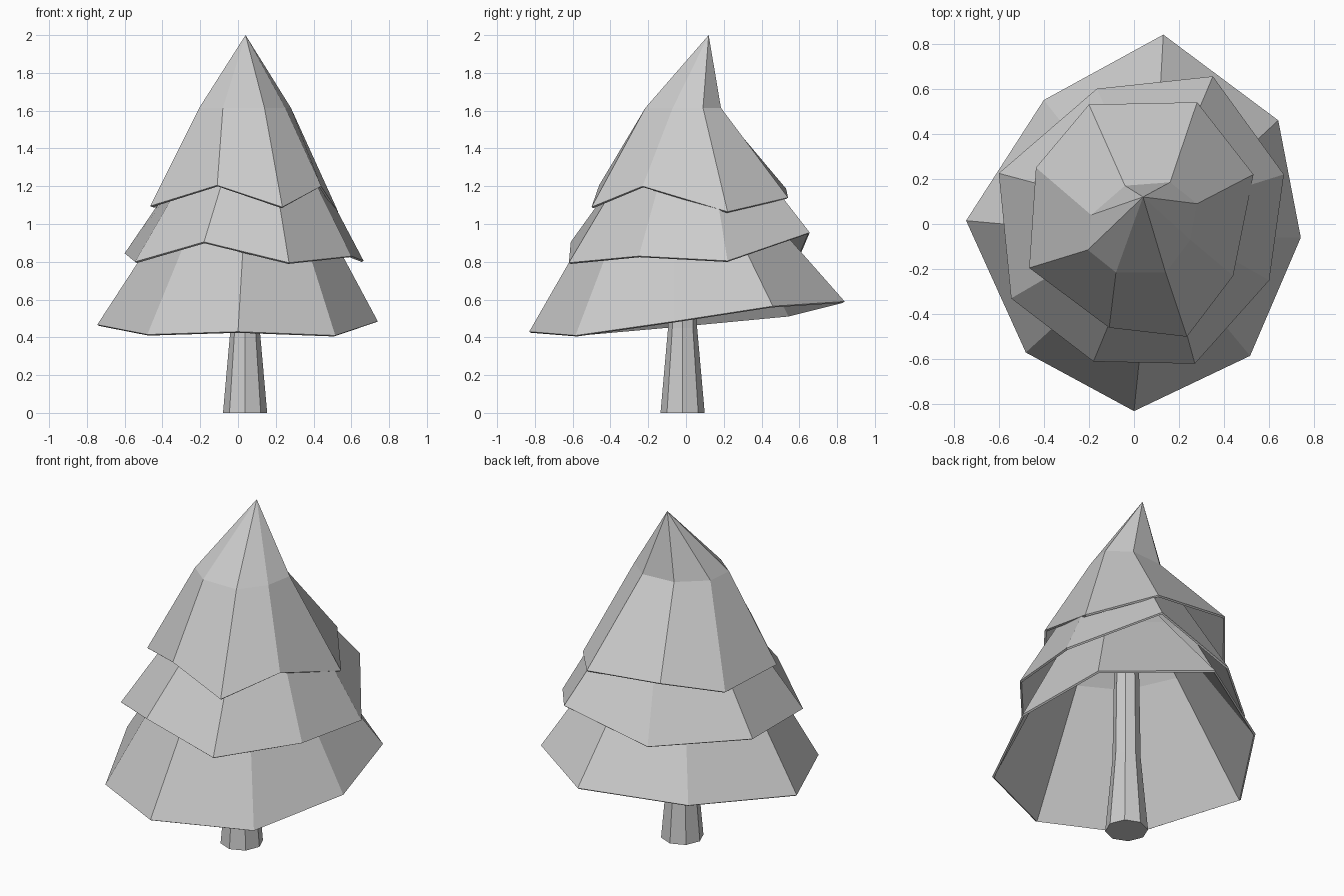
import bpy, bmesh
from math import cos, sin, pi

if "Cube" in bpy.data.objects:
    bpy.data.objects.remove(bpy.data.objects["Cube"])


def make_object(name, rings, apex=None, cap=False):
    """Bridge equal-sized rings of points, then close with an apex or caps."""
    bm = bmesh.new()
    loops = [[bm.verts.new(p) for p in ring] for ring in rings]
    n = len(loops[0])
    for low, high in zip(loops, loops[1:]):
        for i in range(n):
            j = (i + 1) % n
            bm.faces.new((low[i], low[j], high[j], high[i]))
    if apex:
        tip = bm.verts.new(apex)
        for i in range(n):
            bm.faces.new((loops[-1][i], loops[-1][(i + 1) % n], tip))
    if cap:
        bm.faces.new(loops[0][::-1])
        bm.faces.new(loops[-1])
    bmesh.ops.recalc_face_normals(bm, faces=bm.faces)
    mesh = bpy.data.meshes.new(name)
    bm.to_mesh(mesh)
    bm.free()
    obj = bpy.data.objects.new(name, mesh)
    bpy.context.collection.objects.link(obj)
    return obj


def shrink(rim, factor, dx, dy, z):
    """Smaller level copy of a rim, shifted sideways."""
    return [(x * factor + dx, y * factor + dy, z) for x, y, _ in rim]


def foliage(name, rim, shoulder, apex):
    """Hollow, thin-walled eight-sided skirt of branches."""
    obj = make_object(name, [rim, shoulder], apex)
    mod = obj.modifiers.new("thickness", 'SOLIDIFY')
    mod.thickness = 0.012
    mod.offset = -1


# Trunk: octagonal, flared at the foot
def octagon(r, z):
    return [(0.0375 + r * cos(i * pi / 4), -0.018 + r * sin(i * pi / 4), z)
            for i in range(8)]


make_object("trunk", [octagon(0.117, 0), octagon(0.077, 0.45), octagon(0.065, 1.2)], cap=True)

# Uneven rims, counter-clockwise from the right
low_rim = [(0.74, -0.06, 0.485), (0.64, 0.46, 0.565), (0.13, 0.84, 0.59), (-0.40, 0.55, 0.517),
           (-0.745, 0.015, 0.467), (-0.48, -0.57, 0.415), (0.0, -0.83, 0.43), (0.515, -0.585, 0.41)]
mid_rim = [(0.60, -0.25, 0.83), (0.665, 0.22, 0.805), (0.35, 0.655, 0.955), (-0.165, 0.60, 0.825),
           (-0.60, 0.225, 0.845), (-0.545, -0.33, 0.80), (-0.18, -0.61, 0.905), (0.27, -0.62, 0.795)]
top_rim = [(0.44, -0.23, 1.20), (0.53, 0.22, 1.065), (0.28, 0.54, 1.14), (-0.20, 0.53, 1.187),
           (-0.435, 0.25, 1.091), (-0.465, -0.195, 1.095), (-0.11, -0.46, 1.205), (0.235, -0.50, 1.09)]
top_shoulder = [(x, y, 1.615) for x, y in (
    (0.25, -0.07), (0.28, 0.09), (0.16, 0.185), (-0.04, 0.17),
    (-0.19, 0.04), (-0.205, -0.115), (-0.08, -0.215), (0.14, -0.215))]

# Three foliage tiers
foliage("lower_foliage", low_rim, shrink(low_rim, 0.5, 0.04, -0.03, 1.10), (0.04, 0.0, 1.55))
foliage("middle_foliage", mid_rim, shrink(mid_rim, 0.5, 0.045, 0.02, 1.35), (0.04, 0.05, 1.72))
foliage("upper_foliage", top_rim, top_shoulder, (0.04, 0.12, 2.0))
